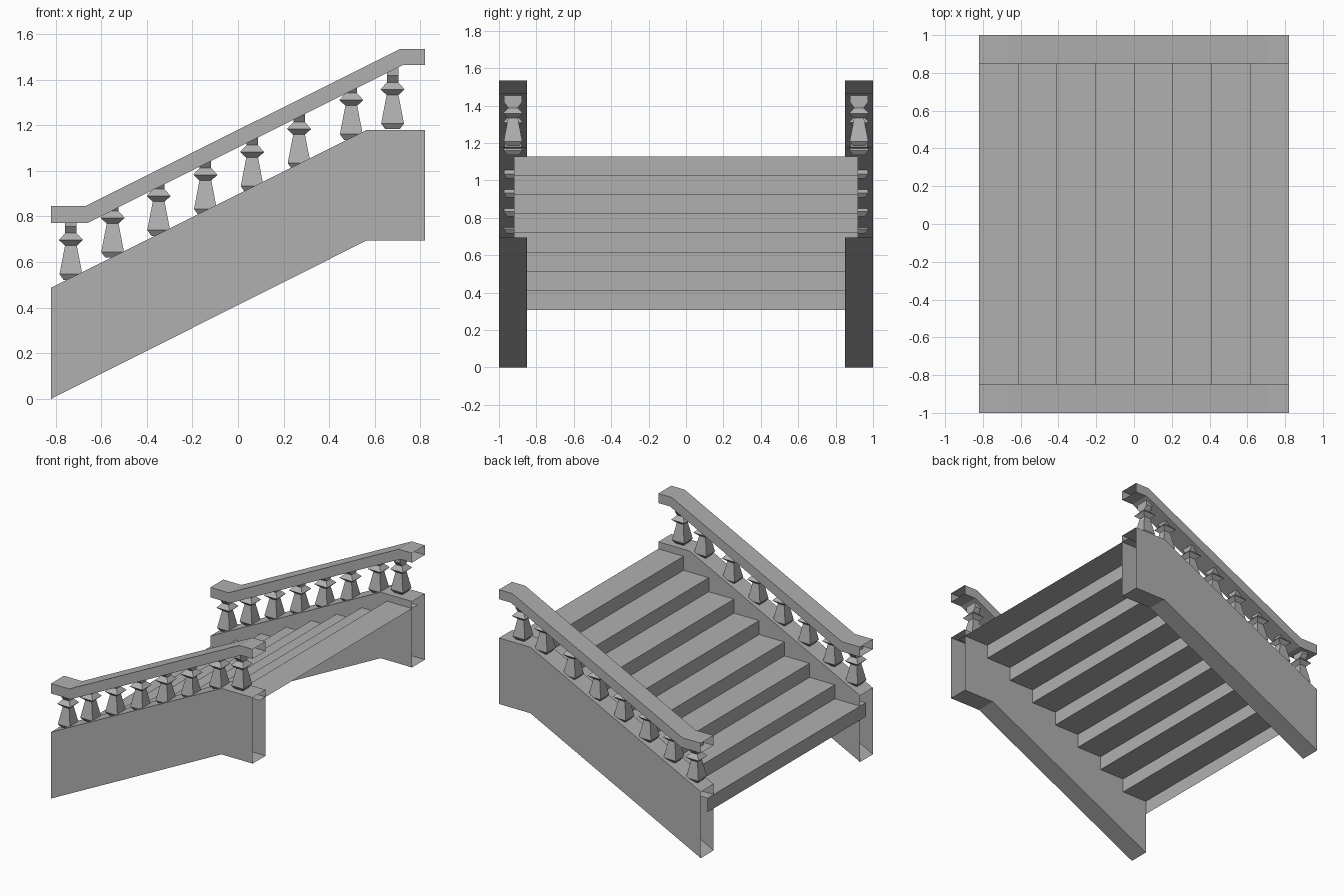
import bpy, bmesh

if "Cube" in bpy.data.objects:
    bpy.data.objects.remove(bpy.data.objects["Cube"])

# Mid grey for every part
grey = bpy.data.materials.new("grey_stone")
grey.diffuse_color = (.434, .434, .434, 1)
grey.use_nodes = True
grey.node_tree.nodes["Principled BSDF"].inputs["Base Color"].default_value = grey.diffuse_color

def finish(name, bm, mirror=True):
    mesh = bpy.data.meshes.new(name)
    bm.to_mesh(mesh)
    bm.free()
    mesh.materials.append(grey)
    obj = bpy.data.objects.new(name, mesh)
    bpy.context.collection.objects.link(obj)
    if mirror:
        mod = obj.modifiers.new("Mirror", "MIRROR")
        mod.use_axis = (False, True, False)
        mod.use_mirror_merge = False
    return obj

def open_ended_beam(name, lower, upper, y0, y1):
    """Hollow beam between two xz polylines, left open at both x ends."""
    bm = bmesh.new()
    outline = lower + upper[::-1]
    near = [bm.verts.new((x, y0, z)) for x, z in outline]
    far = [bm.verts.new((x, y1, z)) for x, z in outline]
    bm.faces.new(near)
    bm.faces.new(far[::-1])
    n = len(outline)
    for i in range(n):
        j = (i + 1) % n
        if i in (len(lower) - 1, n - 1):
            continue
        bm.faces.new((near[j], near[i], far[i], far[j]))
    return finish(name, bm)

def baluster(name, x, y, z, top):
    """Square post with a cap wide in y: (height, half x, half y) rings."""
    rings = [(0, .032, .032), (.025, .05, .05), (.15, .026, .026),
             (.175, .053, .053), (.205, .025, .025),
             (.235, .025, .048), (top - z, .025, .048)]
    bm = bmesh.new()
    loops = [[bm.verts.new((x + sx * wx, y + sy * wy, z + h))
              for sx, sy in ((-1, -1), (1, -1), (1, 1), (-1, 1))]
             for h, wx, wy in rings]
    for a, b in zip(loops, loops[1:]):
        for i in range(4):
            j = (i + 1) % 4
            bm.faces.new((a[i], a[j], b[j], b[i]))
    bm.faces.new(loops[0][::-1])
    bm.faces.new(loops[-1])
    return finish(name, bm)

# Side stringers
open_ended_beam("stringer",
                [(-.82, 0), (.565, .695), (.82, .695)],
                [(-.82, .488), (.565, 1.18), (.82, 1.18)], .85, 1)

# Handrails
open_ended_beam("handrail",
                [(-.82, .772), (-.66, .772), (.725, 1.465), (.82, 1.465)],
                [(-.82, .845), (-.672, .845), (.712, 1.535), (.82, 1.535)], .85, 1)

# Balusters, eight on each side
posts = [(-.733, .522), (-.55, .619), (-.348, .715), (-.143, .808),
         (.062, .908), (.268, 1.009), (.497, 1.136), (.678, 1.183)]
for k, (x, z) in enumerate(posts):
    rail_under = .772 + max(0, x + .66) * .5
    baluster(f"baluster_{k + 1}", x, .925, z, min(rail_under, 1.44) + .025)

# Steps: one folded sheet of risers and treads
run, rise, half = .205, .1025, .92
path = [(-.82, .308)]
for i in range(8):
    z = .308 + rise * (i + 1)
    path += [(-.82 + run * i, z), (-.82 + run * (i + 1), z)]
bm = bmesh.new()
rows = [(bm.verts.new((x, -half, z)), bm.verts.new((x, half, z))) for x, z in path]
for (a, b), (c, d) in zip(rows, rows[1:]):
    bm.faces.new((a, c, d, b))
finish("steps", bm, mirror=False)
